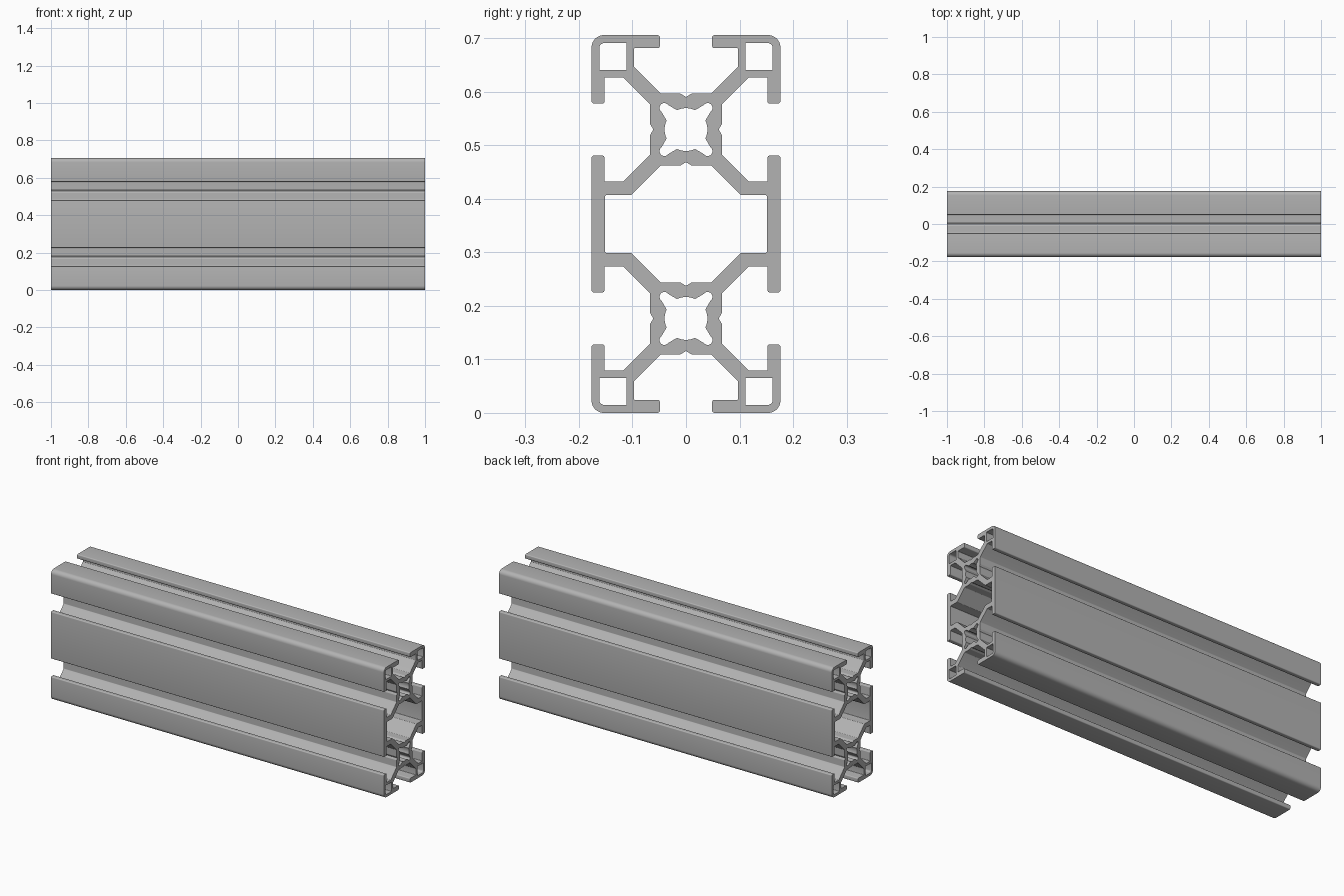
import bpy, bmesh
from math import sin, cos, radians, pi
from mathutils import Vector, Matrix

cube = bpy.data.objects.get("Cube")
if cube:
    bpy.data.objects.remove(cube, do_unlink=True)

HALF = 0.1765      # half the width of one square module; also its centre height
LENGTH = 2.0


def rounded(points):
    """Closed outline from (y, z, radius) corners, with each corner filleted."""
    out = []
    for i, (y, z, r) in enumerate(points):
        p = Vector((y, z))
        if r == 0:
            out.append(p)
            continue
        a = (Vector(points[i - 1][:2]) - p).normalized()
        b = (Vector(points[(i + 1) % len(points)][:2]) - p).normalized()
        half_angle = a.angle(b) / 2
        centre = p + (a + b).normalized() * (r / sin(half_angle))
        start = p + a * (r / (sin(half_angle) / cos(half_angle))) - centre
        sweep = (pi - 2 * half_angle) * (1 if a.x * b.y - a.y * b.x < 0 else -1)
        steps = 10 if r > 0.015 else 5
        out += [centre + Matrix.Rotation(sweep * k / steps, 2) @ start
                for k in range(steps + 1)]
    return out


def mirror_four(quarter):
    """Mirror a quarter outline that starts on the z axis."""
    half = quarter + [(y, -z, r) for y, z, r in reversed(quarter)]
    return half + [(-y, z, r) for y, z, r in reversed(half[1:-1])]


# Outer outline: upper right quarter, heights measured from the module centre
E, L, S, N = 0.005, 0.152, 0.0485, 0.0975   # edge radius, lip, slot, neck
slot_top = [(0, 0.061, 0), (0.010, 0.067, 0.004), (0.047, 0.067, 0.004),
            (N, 0.1175, 0.003), (N, L, 0.002), (S, L, E), (S, HALF, E)]
slot_side = [(z, y, r) for y, z, r in reversed(slot_top)]
lower_side = [(y, -z, r) for y, z, r in reversed(slot_side[:-1])]
quarter = slot_top + [(HALF, HALF, 0.023)] + slot_side + lower_side
outlines = [rounded(mirror_four([(y, z + HALF, r) for y, z, r in quarter]))]

# Large central cavity
cavity = [(0, HALF - 0.061, 0), (0.010, HALF - 0.067, 0.004),
          (0.047, HALF - 0.067, 0.004), (0.1025, 0.054, 0.003), (0.151, 0.054, 0.002)]
outlines.append(rounded(mirror_four(cavity)))

# Four square corner chambers
a, b = HALF - 0.0655, HALF - 0.0145
for sy in (-1, 1):
    for sz in (-1, 1):
        box = [(a, a, 0.002), (b, a, 0.002), (b, b, 0.010), (a, b, 0.002)]
        outlines.append(rounded([(sy * y, sz * (z + HALF), r) for y, z, r in box]))

# Two round bores with four corner lobes
bore = []
for k in range(4):
    turn = Matrix.Rotation(k * pi / 2, 2)
    for i in range(9):
        t = radians(-25 + 50 * i / 8)
        bore.append(turn @ Vector((0.040 * cos(t), 0.040 * sin(t))))
    for i in range(13):
        t = radians(-53 + 196 * i / 12)
        bore.append(turn @ Vector((0.0405 + 0.009 * cos(t), 0.0405 + 0.009 * sin(t))))
for s in (-1, 1):
    outlines.append([p + Vector((0, s * HALF)) for p in bore])

# Fill the cross-section and extrude it
curve = bpy.data.curves.new("rail_section", "CURVE")
curve.dimensions = "2D"
curve.fill_mode = "BOTH"
curve.extrude = LENGTH / 2
for outline in outlines:
    spline = curve.splines.new("POLY")
    spline.points.add(len(outline) - 1)
    for point, p in zip(spline.points, outline):
        point.co = (p.x, p.y, 0, 1)
    spline.use_cyclic_u = True
helper = bpy.data.objects.new("rail_section", curve)
bpy.context.collection.objects.link(helper)
bpy.context.view_layer.update()
depsgraph = bpy.context.evaluated_depsgraph_get()
mesh = bpy.data.meshes.new_from_object(helper.evaluated_get(depsgraph))
bpy.data.objects.remove(helper, do_unlink=True)

# Lay the extrusion along x, standing on the ground
mesh.transform(Matrix(((0, 0, 1, 0), (1, 0, 0, 0), (0, 1, 0, 2 * HALF), (0, 0, 0, 1))))
bm = bmesh.new()
bm.from_mesh(mesh)
bmesh.ops.remove_doubles(bm, verts=bm.verts, dist=0.00005)
bmesh.ops.recalc_face_normals(bm, faces=bm.faces)
bm.to_mesh(mesh)
bm.free()

# Aluminium colour
grey = (0.45, 0.45, 0.45, 1)
mat = bpy.data.materials.new("aluminium_grey")
mat.use_nodes = True
mat.diffuse_color = grey
mat.node_tree.nodes["Principled BSDF"].inputs["Base Color"].default_value = grey
mesh.materials.clear()
mesh.materials.append(mat)

rail = bpy.data.objects.new("slotted_rail", mesh)
bpy.context.collection.objects.link(rail)
bpy.context.view_layer.objects.active = rail
rail.select_set(True)
bpy.ops.object.shade_smooth_by_angle(angle=radians(35))
